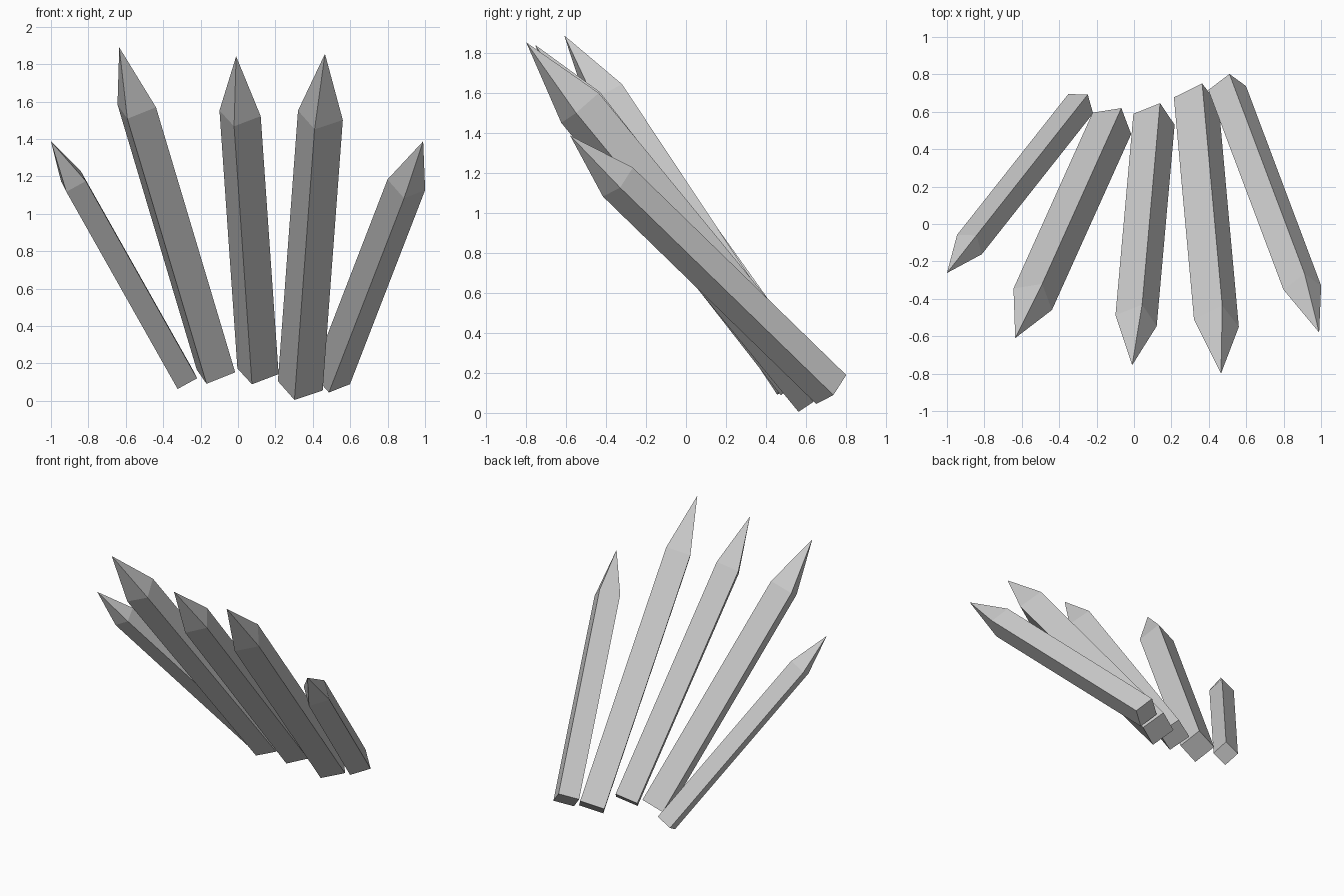
import bpy, bmesh
from mathutils import Vector

if "Cube" in bpy.data.objects:
    bpy.data.objects.remove(bpy.data.objects["Cube"])


def spike(name, base, tip, corner, radius, shoulder):
    """Square stake from base centre to tip; corner points at one long edge."""
    base, tip = Vector(base), Vector(tip)
    axis = tip - base
    d = axis.normalized()
    u = Vector(corner)
    u = (u - d * u.dot(d)).normalized() * radius
    v = d.cross(u)
    bm = bmesh.new()
    rings = [[bm.verts.new(base + axis * t + o) for o in (u, v, -u, -v)]
             for t in (0, shoulder)]
    point = bm.verts.new(tip)
    bm.faces.new(rings[0][::-1])
    for i in range(4):
        j = (i + 1) % 4
        bm.faces.new((rings[0][i], rings[0][j], rings[1][j], rings[1][i]))
        bm.faces.new((rings[1][i], rings[1][j], point))
    bmesh.ops.recalc_face_normals(bm, faces=bm.faces)
    mesh = bpy.data.meshes.new(name)
    bm.to_mesh(mesh)
    bm.free()
    bpy.context.collection.objects.link(bpy.data.objects.new(name, mesh))


# Fan of five leaning spikes, left to right
spike("spike_far_left", (-0.285, 0.643, 0.12), (-1.0, -0.262, 1.387), (-0.065, 0.05, 0), 0.084, 0.832)
spike("spike_left", (-0.118, 0.538, 0.16), (-0.635, -0.61, 1.89), (-0.10, 0.055, 0.008), 0.118, 0.819)
spike("spike_middle", (0.107, 0.56, 0.158), (-0.01, -0.755, 1.842), (-0.11, 0.03, 0.014), 0.115, 0.819)
spike("spike_right", (0.333, 0.657, 0.08), (0.465, -0.80, 1.855), (-0.12, 0.02, 0.025), 0.124, 0.815)
spike("spike_far_right", (0.498, 0.727, 0.117), (0.99, -0.58, 1.388), (-0.10, -0.008, 0.025), 0.105, 0.817)
